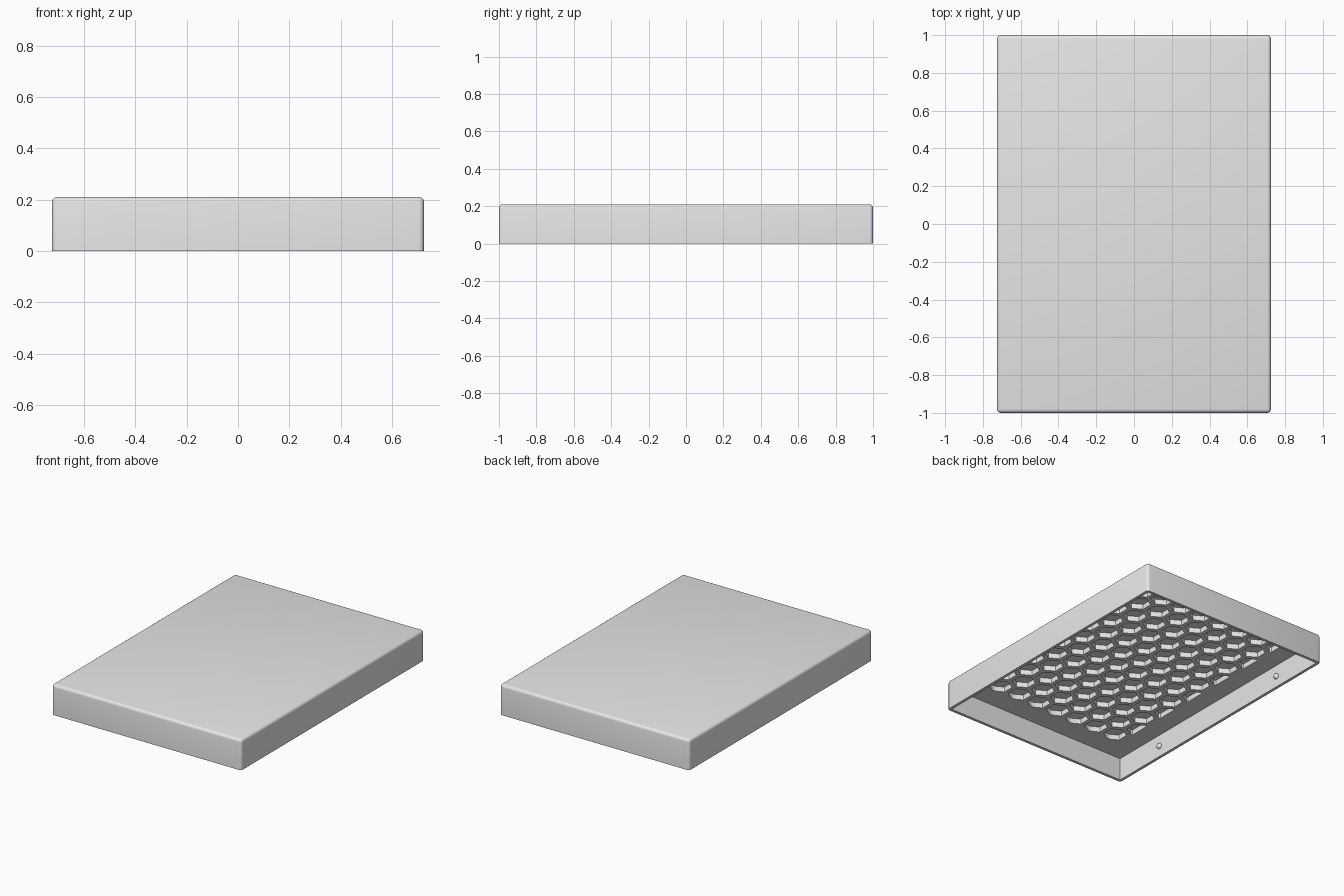
import bpy
import bmesh
import math
from mathutils import Matrix, Vector

if "Cube" in bpy.data.objects:
    bpy.data.objects.remove(bpy.data.objects["Cube"], do_unlink=True)

HALF_X, HALF_Y, HEIGHT = 0.725, 1.0, 0.21
WALL = 0.02
PLATE_Z, CEILING_Z = 0.157, 0.193      # underside of the roof, bottom of the cells
FIELD_X, FIELD_Y = 0.57, 0.83          # half size of the honeycomb field
PITCH, CELL_R = 0.16, 0.075

grey = bpy.data.materials.new("light grey")
grey.use_nodes = True
grey.diffuse_color = (0.8, 0.8, 0.8, 1)
grey.node_tree.nodes["Principled BSDF"].inputs["Base Color"].default_value = (0.8, 0.8, 0.8, 1)


def finish(name, bm):
    bmesh.ops.recalc_face_normals(bm, faces=bm.faces)
    mesh = bpy.data.meshes.new(name)
    bm.to_mesh(mesh)
    bm.free()
    mesh.materials.append(grey)
    obj = bpy.data.objects.new(name, mesh)
    bpy.context.collection.objects.link(obj)
    return obj


def box(hx, hy, z0, z1):
    bm = bmesh.new()
    place = Matrix.Translation((0, 0, (z0 + z1) / 2)) @ Matrix.Diagonal((2 * hx, 2 * hy, z1 - z0, 1))
    bmesh.ops.create_cube(bm, size=1, matrix=place)
    return bm


def activate(obj):
    bpy.ops.object.select_all(action="DESELECT")
    obj.select_set(True)
    bpy.context.view_layer.objects.active = obj


def cut(obj, cutter):
    cutter.hide_render = True
    mod = obj.modifiers.new("cut", "BOOLEAN")
    mod.operation = "DIFFERENCE"
    mod.solver = "EXACT"
    mod.object = cutter
    activate(obj)
    bpy.ops.object.modifier_apply(modifier=mod.name)
    bpy.data.objects.remove(cutter, do_unlink=True)


# Outer shell: rounded on every edge except the open bottom rim
bm = box(HALF_X, HALF_Y, 0, HEIGHT)
upper = [e for e in bm.edges if any(v.co.z > 0.1 for v in e.verts)]
bmesh.ops.bevel(bm, geom=upper, offset=0.02, segments=4, profile=0.5, affect="EDGES")
lid = finish("lid_shell", bm)

# Hollow underside
cut(lid, finish("cavity_cutter", box(HALF_X - WALL, HALF_Y - WALL, -0.05, PLATE_Z)))

# Honeycomb pockets in the roof, trimmed to a rectangle
bm = bmesh.new()
depth = CEILING_Z - PLATE_Z + 0.02
for row in range(12):
    count = 7 + row % 2
    for col in range(count):
        spot = Vector(((col - (count - 1) / 2) * PITCH,
                       (row - 5.5) * PITCH * math.sqrt(0.75),
                       CEILING_Z - depth / 2))
        bmesh.ops.create_cone(bm, cap_ends=True, segments=6, radius1=CELL_R, radius2=CELL_R,
                              depth=depth, matrix=Matrix.Translation(spot))
for normal, reach in ((Vector((1, 0, 0)), FIELD_X), (Vector((0, 1, 0)), FIELD_Y)):
    for side in (-1, 1):
        found = bmesh.ops.bisect_plane(bm, geom=bm.verts[:] + bm.edges[:] + bm.faces[:],
                                       plane_co=normal * side * reach, plane_no=normal * side,
                                       clear_outer=True)
        rim = [g for g in found["geom_cut"] if isinstance(g, bmesh.types.BMEdge)]
        bmesh.ops.holes_fill(bm, edges=rim, sides=0)
cut(lid, finish("honeycomb_cutter", bm))

activate(lid)
bpy.ops.object.shade_smooth_by_angle(angle=math.radians(30))

# Small round snap bumps on the inside of the long walls
bm = bmesh.new()
for sx in (-1, 1):
    for sy in (-1, 1):
        bmesh.ops.create_uvsphere(bm, u_segments=20, v_segments=12, radius=0.02,
                                  matrix=Matrix.Translation((sx * 0.7053, sy * 0.585, 0.075)))
bumps = finish("snap_bumps", bm)
activate(bumps)
bpy.ops.object.shade_smooth_by_angle(angle=math.radians(40))
